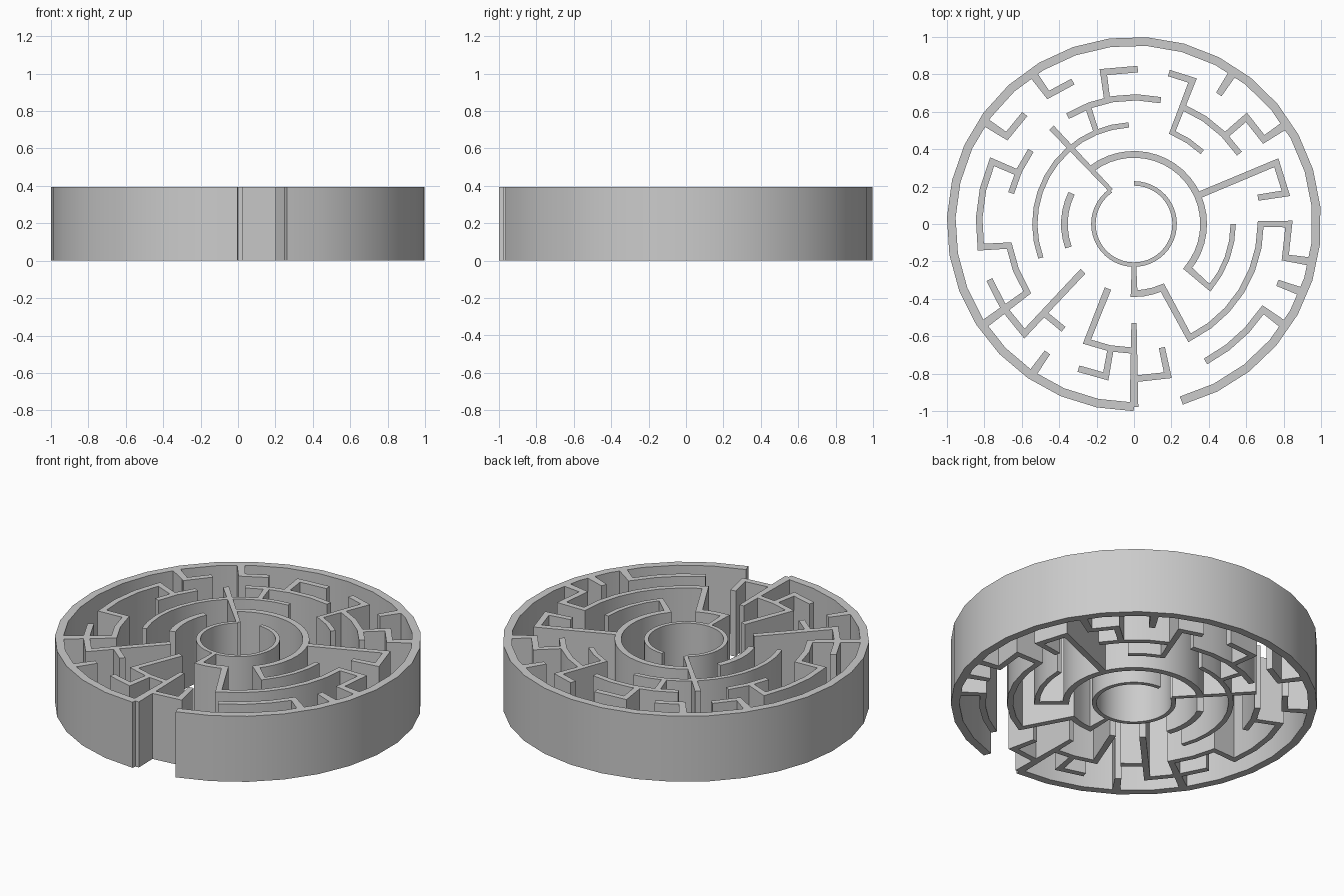
import bpy, bmesh, math
from mathutils import Vector

if "Cube" in bpy.data.objects:
    bpy.data.objects.remove(bpy.data.objects["Cube"])

HEIGHT = 0.395
RADIUS = [0.217, 0.372, 0.53, 0.677, 0.828, 0.977]   # ring centre lines
WIDTH = [0.024, 0.036, 0.028, 0.033, 0.035, 0.046]   # wall width on each ring
STEP = [8, 8, 10, 11.5, 11.5, 11.5]                  # degrees per arc facet


def trace(stops):
    """Stops are (ring, angle): same ring makes an arc, different ring a straight wall."""
    pts = []
    for i, (ring, ang) in enumerate(stops):
        n, a0 = 1, ang
        if i and stops[i - 1][0] == ring:
            a0 = stops[i - 1][1]
            n = max(1, round(abs(ang - a0) / STEP[ring]))
        for k in range(1, n + 1):
            a = math.radians(a0 + (ang - a0) * k / n)
            pts.append((RADIUS[ring] * Vector((math.cos(a), math.sin(a))), WIDTH[ring]))
    return pts


def wall(name, *stops):
    """Upright wall of constant height along the path, with mitred corners."""
    pts = trace(stops)
    bm = bmesh.new()
    sections = []
    for i, (p, w) in enumerate(pts):
        d0 = (p - pts[i - 1][0]).normalized() if i else None
        d1 = (pts[i + 1][0] - p).normalized() if i < len(pts) - 1 else None
        d0, d1 = d0 or d1, d1 or d0
        n0, n1 = Vector((-d0.y, d0.x)), Vector((-d1.y, d1.x))
        m = (n0 + n1).normalized()
        m *= w / 2 / max(0.4, m.dot(n1))
        sections.append([bm.verts.new((q.x, q.y, z)) for q, z in
                         ((p - m, 0), (p + m, 0), (p + m, HEIGHT), (p - m, HEIGHT))])
    for a, b in zip(sections, sections[1:]):
        for k in range(4):
            bm.faces.new((a[k], a[(k + 1) % 4], b[(k + 1) % 4], b[k]))
    bm.faces.new(sections[0][::-1])
    bm.faces.new(sections[-1])
    bmesh.ops.recalc_face_normals(bm, faces=bm.faces)
    mesh = bpy.data.meshes.new(name)
    bm.to_mesh(mesh)
    bm.free()
    ob = bpy.data.objects.new(name, mesh)
    bpy.context.collection.objects.link(ob)
    bpy.ops.object.select_all(action='DESELECT')
    ob.select_set(True)
    bpy.context.view_layer.objects.active = ob
    bpy.ops.object.shade_smooth_by_angle(angle=math.radians(20))


# Outer wall with its entrance, and the centre chamber
wall("outer_wall", (5, -75), (5, 270))
wall("entrance_wall", (5, 270), (2, 270))
wall("centre_ring", (0, 125), (0, 450))
wall("centre_spoke", (0, 124.4), (3, 130.6))

# Inner rings
wall("inner_ring", (1, 127), (1, -39.5), (2, -40), (2, 0))
wall("inner_left_arc", (1, 153.8), (1, 199.7))
wall("second_ring", (2, 93), (2, 200))

# Right side
wall("right_hook", (1, 24), (4, 23.3), (4, 11.4), (3, 12))
wall("lower_right_sweep", (0, 270), (1, 270), (1, 294), (3, 296),
     (3, 360), (4, 360), (4, 347.5), (5, 348))
wall("right_stub", (4, 337.7), (5, 338))
wall("lower_right_arc", (5, 326), (4, 326.4), (4, 297.5))
wall("upper_right_zigzag", (5, 33.2), (4, 33.1), (4, 43.5), (3, 44.1))
wall("upper_right_arc", (3, 33.7), (3, 67.5))
wall("upper_right_spoke", (4, 77), (4, 67.8), (2, 67.3), (2, 46.5))
wall("upper_right_stub", (5, 56.8), (4, 56.8))

# Top
wall("top_hook", (4, 88.6), (4, 101.4), (3, 102.2))
wall("top_arc", (3, 77.8), (3, 121.6))
wall("top_link", (3, 111.4), (2, 112.3))

# Left side
wall("upper_left_hook", (5, 124), (4, 123.6), (4, 113.2))
wall("left_stub", (5, 145.6), (4, 145.4))
wall("left_stub_arc", (4, 146.5), (4, 134.8))
wall("left_inner_arc", (3, 144.5), (3, 165.9))
wall("left_sweep", (3, 156.2), (4, 156.3), (4, 188.6), (3, 189.8), (3, 212.6), (5, 213.8))
wall("lower_left_spoke", (4, 201), (4, 225), (1, 222.8))
wall("lower_left_branch", (3, 225), (3, 236.2))
wall("lower_left_stub", (5, 235.8), (4, 236))

# Bottom
wall("bottom_spoke", (1, 248), (3, 248.2), (3, 270))
wall("bottom_hook", (3, 259.4), (4, 259.5), (4, 249))
wall("bottom_right_hook", (4, 270), (4, 282.6), (3, 282.7))
